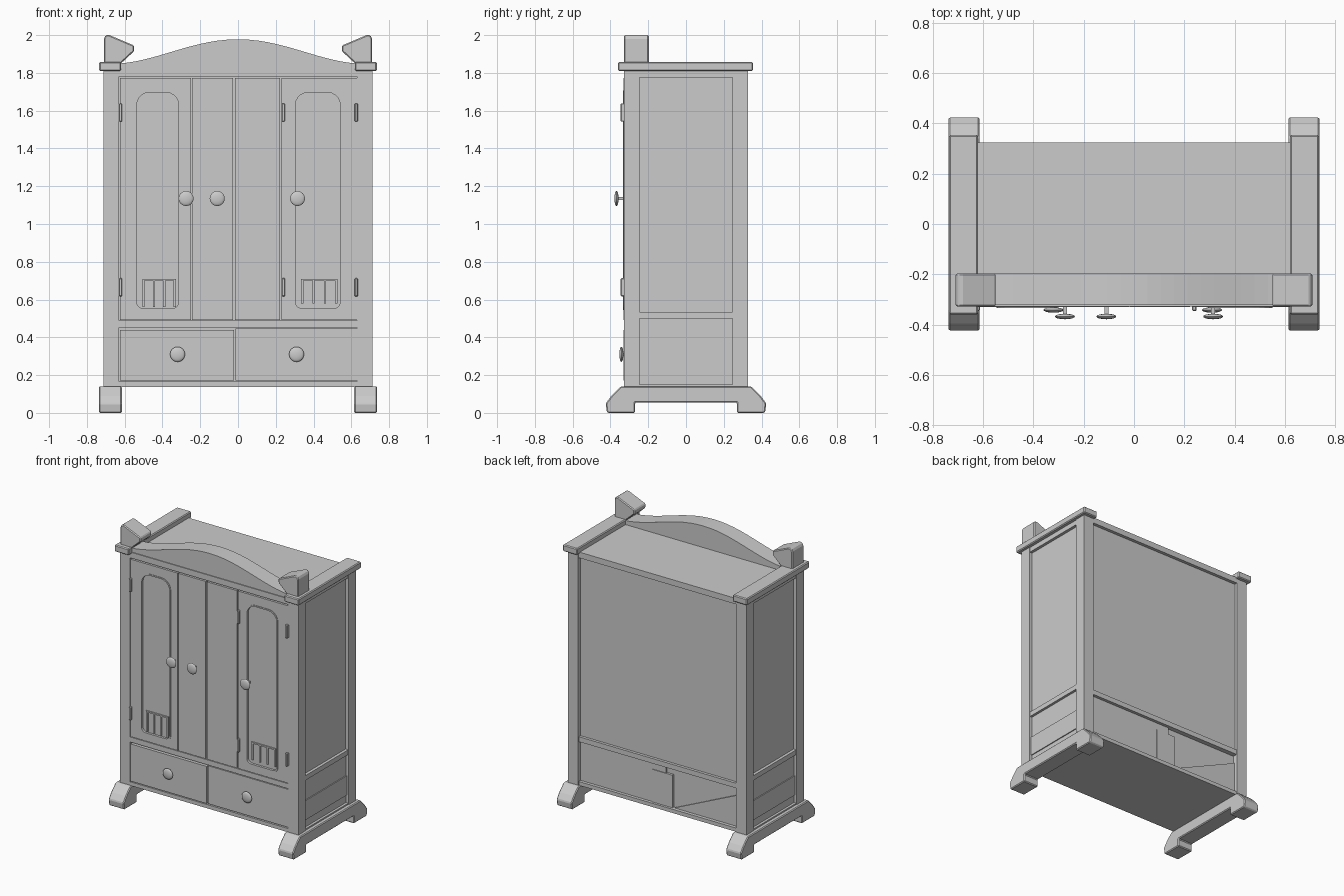
import bpy, bmesh, math
from mathutils import Vector

if "Cube" in bpy.data.objects:
    bpy.data.objects.remove(bpy.data.objects["Cube"])


def finish(name, bm, bevel=0.0, smooth=False):
    bmesh.ops.recalc_face_normals(bm, faces=bm.faces)
    mesh = bpy.data.meshes.new(name)
    bm.to_mesh(mesh)
    bm.free()
    ob = bpy.data.objects.new(name, mesh)
    bpy.context.collection.objects.link(ob)
    if bevel:
        mod = ob.modifiers.new("bevel", 'BEVEL')
        mod.width, mod.segments = bevel, 1
        mod.limit_method = 'ANGLE'
    if smooth:
        bpy.ops.object.select_all(action='DESELECT')
        ob.select_set(True)
        bpy.context.view_layer.objects.active = ob
        bpy.ops.object.shade_smooth_by_angle(angle=math.radians(40))
    return ob


def box(name, x, y, z, bevel=0.0):
    """Box from (low, high) ranges."""
    bm = bmesh.new()
    bmesh.ops.create_cube(bm, size=1)
    for v in bm.verts:
        v.co = [(r[0] + r[1]) / 2 + c * (r[1] - r[0]) for r, c in zip((x, y, z), v.co)]
    return finish(name, bm, bevel)


def prism(name, loops, axis, lo, hi, bevel=0.0):
    """Extrude an outline (plus optional holes) along x or y."""
    bm = bmesh.new()
    ends = []
    for d in (lo, hi):
        ends.append([[bm.verts.new((d, a, b) if axis == 'x' else (a, d, b)) for a, b in lp]
                     for lp in loops])
    for la, lb in zip(*ends):
        n = len(la)
        for i in range(n):
            j = (i + 1) % n
            bm.faces.new((la[i], la[j], lb[j], lb[i]))
    normal = Vector((1, 0, 0)) if axis == 'x' else Vector((0, 1, 0))
    for end in ends:
        if len(loops) == 1:
            bm.faces.new(end[0])
        else:
            edges = [bm.edges.get((lp[i], lp[i - 1])) for lp in end for i in range(len(lp))]
            bmesh.ops.triangle_fill(bm, edges=edges, use_beauty=True, normal=normal)
    return finish(name, bm, bevel)


def rounded(x0, x1, z0, z1, r_bottom, r_top, steps=5):
    """Rounded rectangle outline."""
    pts = []
    for cx, cz, r, a0 in ((x1 - r_top, z1 - r_top, r_top, 0), (x0 + r_top, z1 - r_top, r_top, 90),
                          (x0 + r_bottom, z0 + r_bottom, r_bottom, 180),
                          (x1 - r_bottom, z0 + r_bottom, r_bottom, 270)):
        for i in range(steps + 1):
            a = math.radians(a0 + 90 * i / steps)
            pts.append((cx + r * math.cos(a), cz + r * math.sin(a)))
    return pts


def knob(name, x, y, z):
    """Flattened round knob with a thin stem."""
    bm = bmesh.new()
    bmesh.ops.create_uvsphere(bm, u_segments=16, v_segments=8, radius=1)
    for v in bm.verts:
        px, py, pz = v.co
        v.co = (x + 0.04 * px, y + 0.011 * pz, z + 0.04 * py)
    finish(name, bm, smooth=True)
    box(name + "_stem", (x - 0.008, x + 0.008), (y, -0.32), (z - 0.008, z + 0.008))


# Sides: feet, posts, panels, cap rails and corner finials
half_foot = [(-0.42, 0.01), (-0.425, 0.05), (-0.395, 0.09), (-0.345, 0.14)]
foot = ([(-0.27, 0.055), (-0.27, 0.0), (-0.415, 0.0)] + half_foot
        + [(-a, b) for a, b in reversed(half_foot)]
        + [(0.415, 0.0), (0.27, 0.0), (0.27, 0.055)])
finial = [(-0.71, 1.85), (-0.71, 1.98), (-0.70, 2.0), (-0.68, 2.0),
          (-0.55, 1.945), (-0.55, 1.915), (-0.62, 1.85)]
for s, side in ((-1, "left"), (1, "right")):
    def mx(a, b):
        return tuple(sorted((s * a, s * b)))
    prism(side + "_foot", [foot], 'x', *mx(0.615, 0.737), bevel=0.006)
    for y0, end in ((-0.328, "front"), (0.245, "back")):
        box(f"{side}_{end}_post", mx(0.63, 0.712), (y0, y0 + 0.083), (0.13, 1.82))
    ys = (-0.25, 0.25)
    box(side + "_side_panel", mx(0.66, 0.687), ys, (0.52, 1.79))
    box(side + "_side_top_rail", mx(0.66, 0.708), ys, (1.775, 1.82))
    box(side + "_side_middle_rail", mx(0.66, 0.708), ys, (0.50, 0.535))
    box(side + "_side_upper_board", mx(0.66, 0.690), ys, (0.345, 0.51))
    box(side + "_side_lower_board", mx(0.66, 0.697), ys, (0.205, 0.345))
    box(side + "_side_base_board", mx(0.66, 0.690), ys, (0.14, 0.205))
    box(side + "_side_bottom_rail", mx(0.66, 0.708), ys, (0.13, 0.15))
    box(side + "_cap_rail", mx(0.62, 0.735), (-0.36, 0.355), (1.81, 1.858), bevel=0.006)
    prism(side + "_finial", [[(-s * a, b) for a, b in finial]], 'y', -0.328, -0.197, bevel=0.006)

# Arched pediment across the front
crest = []
for i in range(25):
    x = -0.64 + 1.28 * i / 24
    t = abs(x) / 0.64
    crest.append((x, 1.85 + 0.128 * (0.5 + 0.5 * math.cos(math.pi * t)) ** 0.85))
prism("pediment", [[(0.64, 1.81), (-0.64, 1.81)] + crest[:]], 'y', -0.322, -0.197)

# Top, shelf and bottom boards
box("top_board", (-0.64, 0.64), (-0.328, 0.325), (1.78, 1.822))
box("shelf_board", (-0.64, 0.64), (-0.328, 0.322), (0.452, 0.488))
box("bottom_board", (-0.67, 0.67), (-0.328, 0.322), (0.138, 0.165))

# Back panels, with the uneven lower section
box("back_panel", (-0.64, 0.64), (0.28, 0.302), (0.48, 1.79))
box("back_lower_panel", (-0.05, 0.64), (0.27, 0.30), (0.15, 0.46))
box("back_lower_recess", (-0.64, 0.0), (0.26, 0.288), (0.15, 0.46))
box("back_lower_step", (-0.105, 0.056), (0.27, 0.305), (0.15, 0.40))
prism("back_lower_wedge", [[(-0.105, 0.16), (-0.64, 0.16), (-0.64, 0.40)]], 'y', 0.28, 0.298)

# Body behind the doors
box("door_backing", (-0.64, 0.64), (-0.29, -0.275), (0.16, 1.79))

# Outer doors: frame with an arched recess, recessed panel and a small grille
for side, x0, x1, a0, a1, gz in (("left", -0.625, -0.25, -0.54, -0.31, 0.56),
                                 ("right", 0.23, 0.63, 0.30, 0.545, 0.58)):
    frame = [(x0, 0.493), (x1, 0.493), (x1, 1.772), (x0, 1.772)]
    prism(side + "_door_frame", [frame, rounded(a0, a1, 0.55, 1.70, 0.035, 0.07)],
          'y', -0.33, -0.28)
    # raised moulding around the recess
    prism(side + "_door_moulding", [rounded(a0 - 0.006, a1 + 0.006, 0.544, 1.706, 0.04, 0.075),
                                    rounded(a0 + 0.004, a1 - 0.004, 0.554, 1.696, 0.033, 0.066)],
          'y', -0.334, -0.30)
    box(side + "_door_panel", (x0 + 0.02, x1 - 0.02), (-0.317, -0.285), (0.51, 1.75))
    g0, g1 = a0 + 0.04, a1 - 0.025
    for i in range(4):
        gx = g0 + (g1 - g0) * i / 3
        box(f"{side}_grille_bar_{i + 1}", (gx - 0.006, gx + 0.006), (-0.326, -0.315), (gz, 0.71))
    box(side + "_grille_rail", (g0, g1), (-0.326, -0.315), (0.70, 0.71))

# Plain centre doors
box("centre_left_door", (-0.243, -0.027), (-0.33, -0.28), (0.493, 1.772))
box("centre_right_door", (-0.017, 0.222), (-0.33, -0.28), (0.493, 1.772))

# Drawers
box("left_drawer", (-0.625, -0.02), (-0.33, -0.28), (0.172, 0.44))
box("right_drawer", (-0.012, 0.63), (-0.326, -0.28), (0.172, 0.446))

# Knobs
for i, x in enumerate((-0.275, -0.11, 0.315)):
    knob(f"door_knob_{i + 1}", x, -0.368, 1.135)
for i, x in enumerate((-0.32, 0.31)):
    knob(f"drawer_knob_{i + 1}", x, -0.342, 0.31)

# Hinges
for i, x in enumerate((-0.622, 0.24, 0.626)):
    for z, level in ((0.665, "lower"), (1.59, "upper")):
        box(f"{level}_hinge_{i + 1}", (x - 0.009, x + 0.009), (-0.346, -0.32),
            (z - 0.048, z + 0.048), bevel=0.004)
